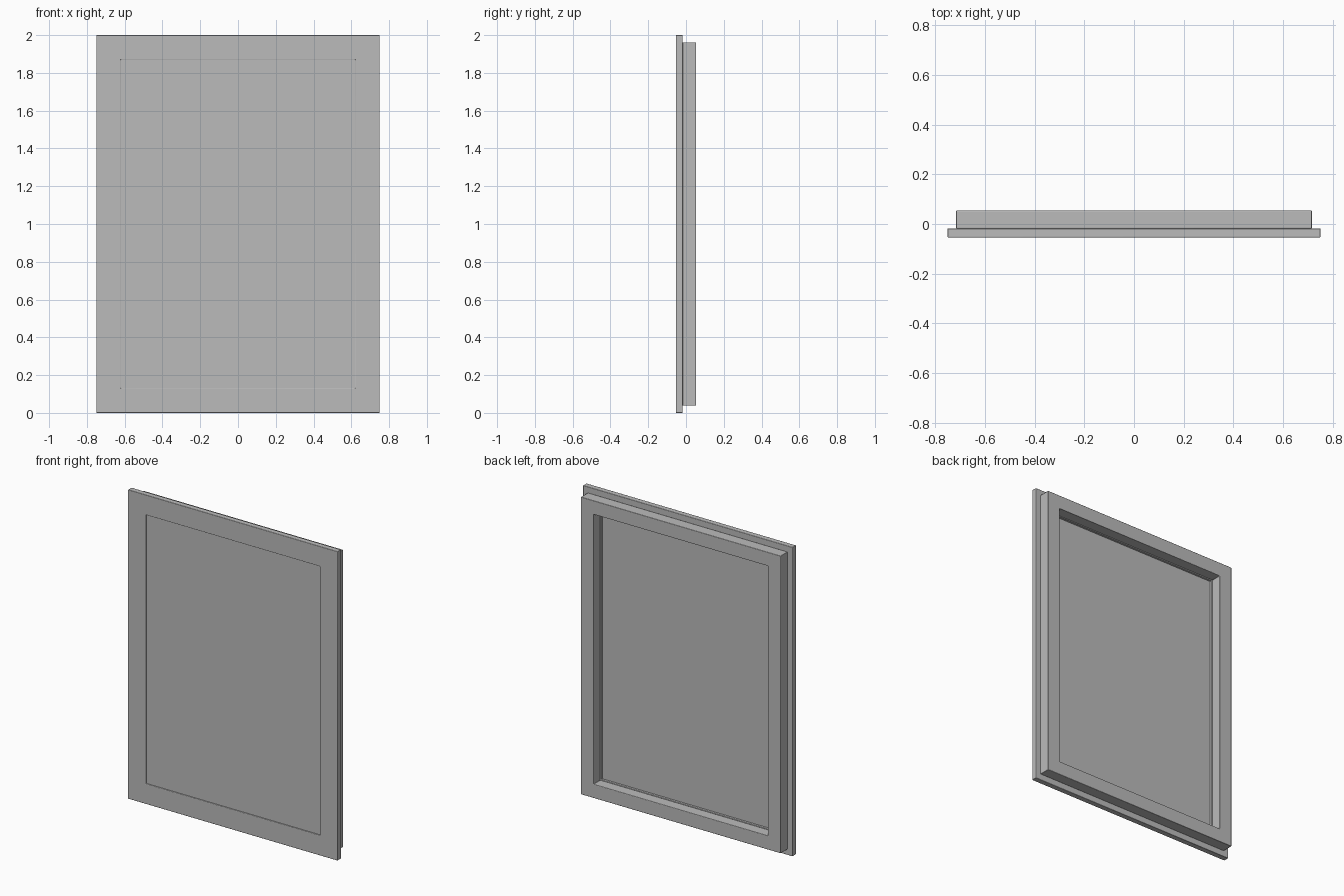
import bpy
import bmesh

cube = bpy.data.objects.get("Cube")
if cube:
    bpy.data.objects.remove(cube, do_unlink=True)

grey = bpy.data.materials.new("plain_grey")
grey.use_nodes = True
colour = (0.5, 0.5, 0.5, 1)
grey.diffuse_color = colour
grey.node_tree.nodes["Principled BSDF"].inputs["Base Color"].default_value = colour

MID = 1.0          # height of the centre
OPEN_X, OPEN_Z = 0.622, 0.87   # half size of the opening


def rectangle(bm, hx, hz, y):
    corners = [(-1, -1), (1, -1), (1, 1), (-1, 1)]
    return [bm.verts.new((sx * hx, y, MID + sz * hz)) for sx, sz in corners]


def finish(name, bm, bevel):
    bmesh.ops.recalc_face_normals(bm, faces=bm.faces)
    mesh = bpy.data.meshes.new(name)
    bm.to_mesh(mesh)
    bm.free()
    mesh.materials.append(grey)
    obj = bpy.data.objects.new(name, mesh)
    bpy.context.collection.objects.link(obj)
    if bevel:
        mod = obj.modifiers.new("rounded_edges", "BEVEL")
        mod.width = bevel
        mod.segments = 2
        mod.limit_method = "ANGLE"
    bpy.ops.object.select_all(action="DESELECT")
    obj.select_set(True)
    bpy.context.view_layer.objects.active = obj
    bpy.ops.object.shade_smooth_by_angle()
    return obj


def frame(name, outer, inner, y0, y1, bevel):
    """Rectangular ring swept round the opening."""
    bm = bmesh.new()
    loops = [rectangle(bm, *size, y) for size, y in
             ((outer, y0), (outer, y1), (inner, y1), (inner, y0))]
    for k in range(4):
        a, b = loops[k], loops[(k + 1) % 4]
        for i in range(4):
            j = (i + 1) % 4
            bm.faces.new((a[i], a[j], b[j], b[i]))
    return finish(name, bm, bevel)


def panel(name, hx, hz, y0, y1):
    bm = bmesh.new()
    front, back = rectangle(bm, hx, hz, y0), rectangle(bm, hx, hz, y1)
    bm.faces.new(front)
    bm.faces.new(back)
    for i in range(4):
        j = (i + 1) % 4
        bm.faces.new((front[i], front[j], back[j], back[i]))
    return finish(name, bm, 0)


# Wide trim at the front, deeper frame behind it, thin pane in the opening
frame("front_trim", (0.75, 1.0), (OPEN_X, OPEN_Z), -0.054, -0.018, 0.003)
frame("back_frame", (0.715, 0.962), (OPEN_X + 0.003, OPEN_Z + 0.003),
      -0.018, 0.054, 0.003)
panel("pane", OPEN_X, OPEN_Z, -0.046, -0.034)
